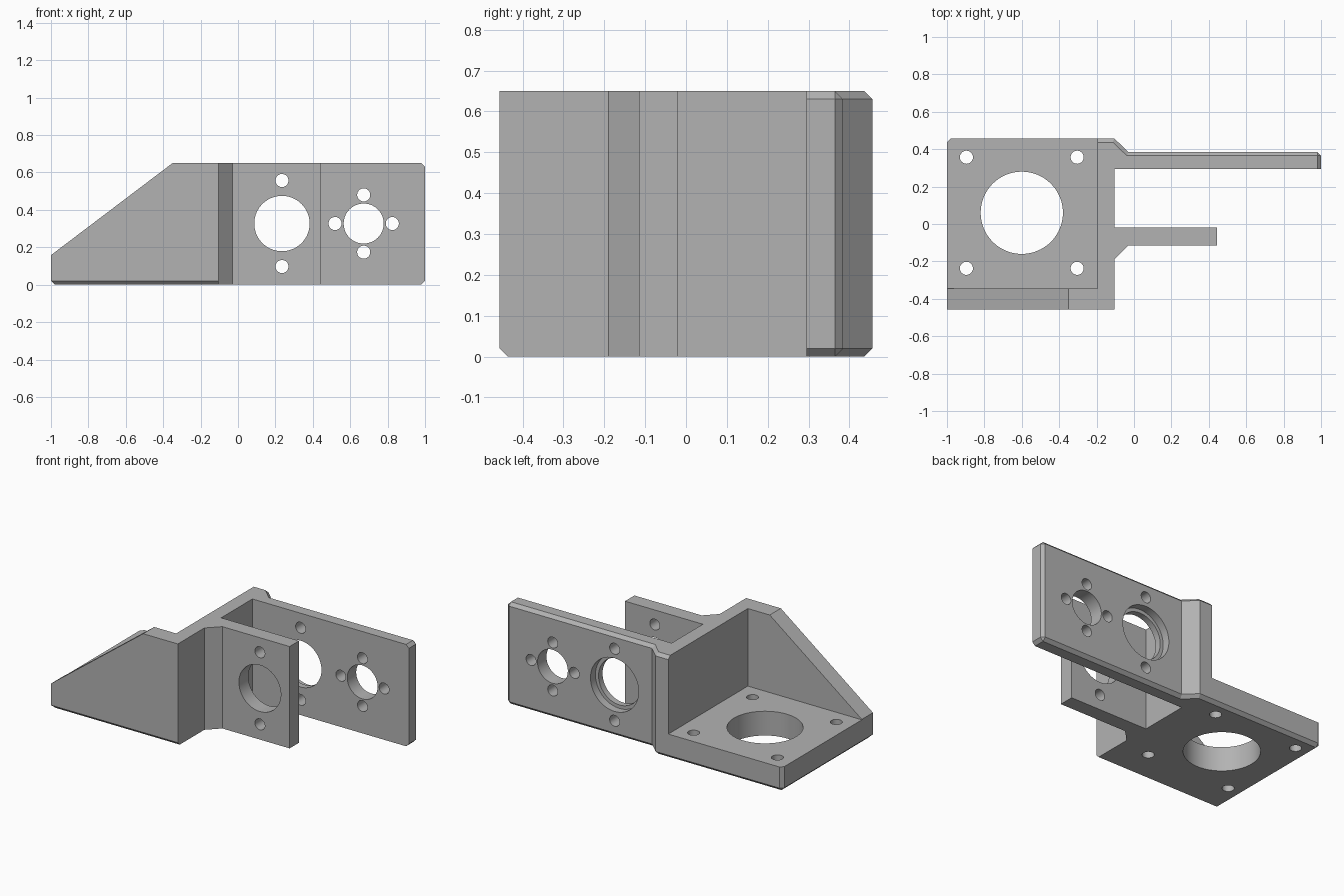
import bpy, bmesh, math
from mathutils import Matrix, Vector

cube = bpy.data.objects.get("Cube")
if cube:
    bpy.data.objects.remove(cube, do_unlink=True)

H, T, D, C = 0.65, 0.155, 0.457, 0.02   # height, plate thickness, half depth, chamfer

grey = bpy.data.materials.new("plain grey")
grey.use_nodes = True
colour = (0.45, 0.45, 0.45, 1)
grey.diffuse_color = colour
grey.node_tree.nodes["Principled BSDF"].inputs["Base Color"].default_value = colour


def make_object(name, bm):
    bmesh.ops.recalc_face_normals(bm, faces=bm.faces)
    mesh = bpy.data.meshes.new(name)
    bm.to_mesh(mesh)
    bm.free()
    mesh.materials.append(grey)
    obj = bpy.data.objects.new(name, mesh)
    bpy.context.collection.objects.link(obj)
    return obj


def prism(name, points, shift, chamfered=None):
    """Extrude a closed profile, then chamfer the edges picked by a rule."""
    bm = bmesh.new()
    face = bm.faces.new([bm.verts.new(p) for p in points])
    new = bmesh.ops.extrude_face_region(bm, geom=[face])["geom"]
    bmesh.ops.translate(bm, vec=shift, verts=[v for v in new if isinstance(v, bmesh.types.BMVert)])
    bmesh.ops.recalc_face_normals(bm, faces=bm.faces)
    if chamfered:
        edges = [e for e in bm.edges if chamfered(e.verts[0].co, e.verts[1].co)]
        bmesh.ops.bevel(bm, geom=edges, offset=C, segments=1, affect='EDGES', profile=0.5)
    return make_object(name, bm)


def combine(target, tool, operation):
    mod = target.modifiers.new("combine", 'BOOLEAN')
    mod.operation, mod.solver, mod.object = operation, 'EXACT', tool
    bpy.context.view_layer.objects.active = target
    bpy.ops.object.modifier_apply(modifier=mod.name)
    bpy.data.objects.remove(tool, do_unlink=True)


def drill(target, centre, radius, length, axis):
    bm = bmesh.new()
    turn = Matrix.Rotation(math.pi / 2, 4, 'X') if axis == 'Y' else Matrix()
    bmesh.ops.create_cone(bm, cap_ends=True, segments=64 if radius > 0.05 else 32,
                          radius1=radius, radius2=radius, depth=length,
                          matrix=Matrix.Translation(centre) @ turn)
    combine(target, make_object("hole_cutter", bm), 'DIFFERENCE')


def frame_edges(a, b):
    level = abs(a.z - b.z) < 0.001
    back = min(a.y, b.y) > 0.38
    tip = min(a.x, b.x) > 0.99
    front_bottom = max(a.y, b.y) < -0.45 and max(a.z, b.z) < 0.001
    return (level and (back or tip) and not (abs(a.x - b.x) < 0.001 and not tip)) \
        or (back and tip) or front_bottom


def plate_edges(a, b):
    bottom = max(a.z, b.z) < 0.001
    corner = max(a.x, b.x) < -0.99 and min(a.y, b.y) > 0.45
    return (bottom and min(a.x, b.x) < -0.99) or corner


# Upright wall with the short front arm and the long back arm
outline = [(-0.195, -D), (-0.105, -D), (-0.105, -0.19), (-0.03, -0.115), (0.445, -0.115),
           (0.445, -0.02), (-0.105, -0.02), (-0.105, 0.295), (1, 0.295), (1, 0.385),
           (-0.03, 0.385), (-0.105, D), (-0.195, D)]
bracket = prism("bracket", [(x, y, 0) for x, y in outline], Vector((0, 0, H)), frame_edges)

# Base plate
plate = prism("base_plate", [(-1, -D, 0), (-0.15, -D, 0), (-0.15, D, 0), (-1, D, 0)],
              Vector((0, 0, T)), plate_edges)
combine(bracket, plate, 'UNION')

# Sloping side gusset
slope = [(-1, 0.05), (-0.15, 0.05), (-0.15, H), (-0.35, H), (-1, T + 0.003)]
gusset = prism("gusset", [(x, -D, z) for x, z in slope], Vector((0, 0.112, 0)))
combine(bracket, gusset, 'UNION')

# Base plate opening and four screw holes
drill(bracket, (-0.6, 0.06, 0.1), 0.22, 0.5, 'Z')
for sx in (-1, 1):
    for sy in (-1, 1):
        drill(bracket, (-0.6 + sx * 0.296, 0.06 + sy * 0.297, 0.1), 0.035, 0.5, 'Z')

# Large opening and screw holes through both arms, with a counterbore at the back
drill(bracket, (0.235, 0.15, 0.327), 0.148, 0.9, 'Y')
drill(bracket, (0.235, 0.385, 0.327), 0.17, 0.1, 'Y')
for s in (-1, 1):
    drill(bracket, (0.235, 0.15, 0.327 + s * 0.23), 0.035, 0.9, 'Y')

# Smaller opening and its ring of four screw holes in the long arm
drill(bracket, (0.672, 0.34, 0.327), 0.107, 0.3, 'Y')
for k in range(4):
    a = k * math.pi / 2
    drill(bracket, (0.672 + 0.153 * math.cos(a), 0.34, 0.327 + 0.153 * math.sin(a)), 0.035, 0.3, 'Y')

# Smooth hole walls, crisp edges
bpy.ops.object.select_all(action='DESELECT')
bracket.select_set(True)
bpy.context.view_layer.objects.active = bracket
bpy.ops.object.shade_smooth_by_angle(angle=math.radians(25))
